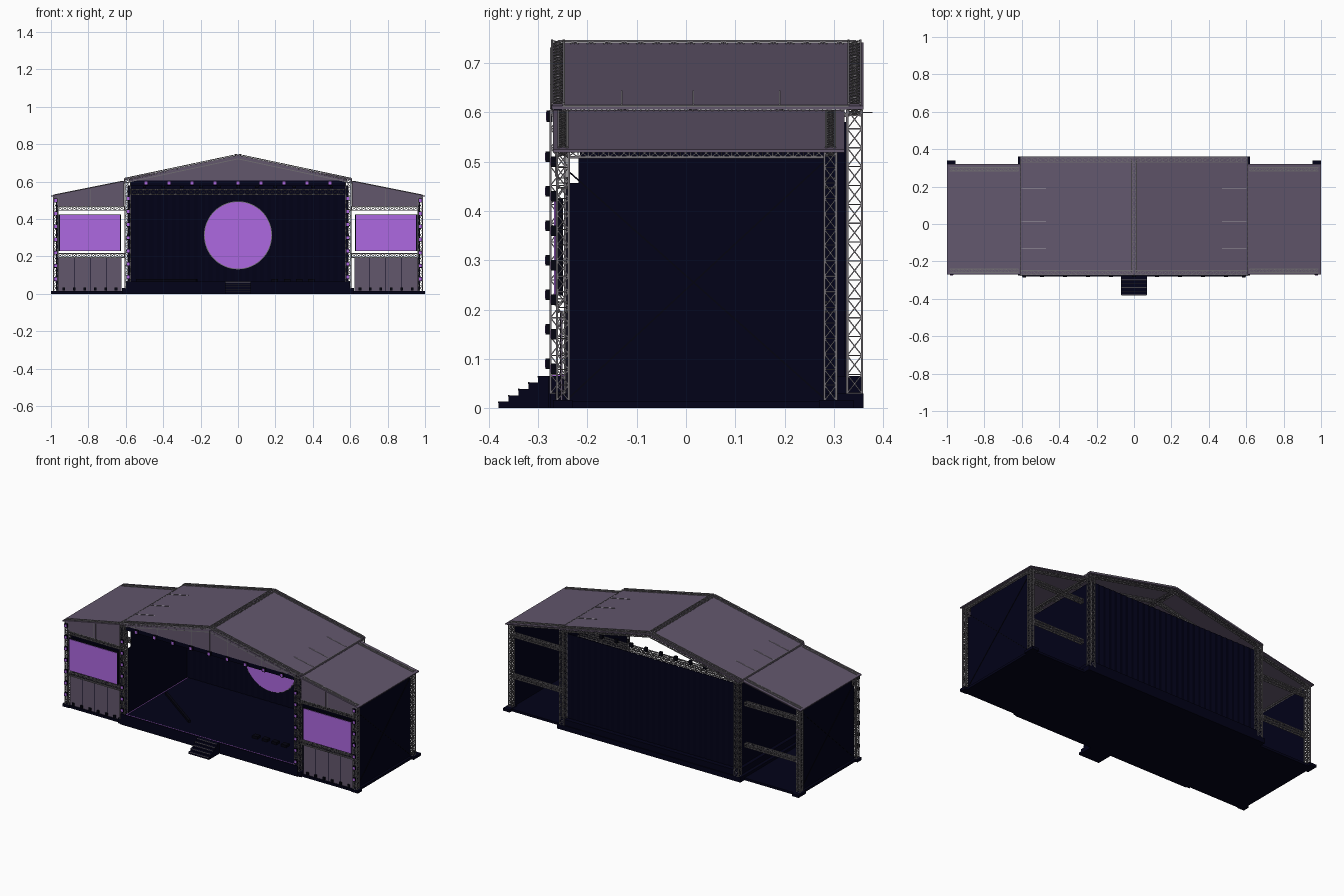
import bpy, bmesh, math
from mathutils import Vector

cube = bpy.data.objects.get("Cube")
if cube:
    bpy.data.objects.remove(cube, do_unlink=True)


def material(name, rgb):
    m = bpy.data.materials.new(name)
    m.use_nodes = True
    m.diffuse_color = (*rgb, 1)
    m.node_tree.nodes["Principled BSDF"].inputs["Base Color"].default_value = (*rgb, 1)
    return m


NAVY = material("navy cloth", (0.0005, 0.0005, 0.009))
BLACK = material("black casing", (0.001, 0.001, 0.005))
CANVAS = material("mauve canvas", (0.123, 0.095, 0.152))
STEEL = material("grey steel", (0.165, 0.155, 0.17))
PALE = material("pale steel", (0.38, 0.36, 0.4))
PURPLE = material("purple light", (0.42, 0.14, 0.75))


def finish(name, bm, mat):
    bmesh.ops.recalc_face_normals(bm, faces=bm.faces)
    mesh = bpy.data.meshes.new(name)
    bm.to_mesh(mesh)
    bm.free()
    mesh.materials.append(mat)
    obj = bpy.data.objects.new(name, mesh)
    bpy.context.collection.objects.link(obj)
    return obj


def add_box(bm, lo, hi):
    made = bmesh.ops.create_cube(bm, size=1)["verts"]
    for v in made:
        v.co = Vector([l + (c + 0.5) * (h - l) for c, l, h in zip(v.co, lo, hi)])


def box(name, lo, hi, mat):
    bm = bmesh.new()
    add_box(bm, lo, hi)
    return finish(name, bm, mat)


def add_bar(bm, p, q, r):
    d = q - p
    made = bmesh.ops.create_cube(bm, size=1)["verts"]
    turn = d.to_track_quat("Z", "Y")
    for v in made:
        v.co = (p + q) / 2 + turn @ Vector((v.co.x * 2 * r, v.co.y * 2 * r, v.co.z * d.length))


def bars(name, pairs, r, mat=STEEL):
    bm = bmesh.new()
    for p, q in pairs:
        add_bar(bm, Vector(p), Vector(q), r)
    return finish(name, bm, mat)


def truss(name, a, b, width=0.026, r=0.0017):
    """Square lattice beam: four chords with crossed bracing on every side."""
    a, b = Vector(a), Vector(b)
    d = (b - a).normalized()
    up = Vector((0, 1, 0)) if abs(d.y) < 0.9 else Vector((0, 0, 1))
    u, w = up * width / 2, d.cross(up).normalized() * width / 2
    corners = [u + w, u - w, -u - w, -u + w]
    bays = max(2, round((b - a).length / (width * 1.3)))
    bm = bmesh.new()
    for i, c in enumerate(corners):
        n = corners[(i + 1) % 4]
        add_bar(bm, a + c, b + c, r * 1.3)
        for k in range(bays):
            s, e = a.lerp(b, k / bays), a.lerp(b, (k + 1) / bays)
            add_bar(bm, s + c, e + n, r * 0.7)
            add_bar(bm, s + n, e + c, r * 0.7)
            add_bar(bm, s + c, s + n, r * 0.7)
    return finish(name, bm, STEEL)


def prism(name, outline, y0, y1, mat):
    """Outline in x and z, extruded from y0 to y1."""
    bm = bmesh.new()
    face = bm.faces.new([bm.verts.new((x, y0, z)) for x, z in outline])
    out = bmesh.ops.extrude_face_region(bm, geom=[face])["geom"]
    bmesh.ops.translate(bm, vec=(0, y1 - y0, 0),
                        verts=[g for g in out if isinstance(g, bmesh.types.BMVert)])
    return finish(name, bm, mat)


def curtain(name, x0, x1, y, z0, z1, mat, folds, depth):
    """Pleated cloth, a thin zigzag wall."""
    bm = bmesh.new()
    rows = []
    for i in range(folds * 2 + 1):
        x = x0 + (x1 - x0) * i / (folds * 2)
        rows.append([bm.verts.new((x, y + depth * (i % 2), z)) for z in (z0, z1)])
    for p, q in zip(rows, rows[1:]):
        bm.faces.new((p[0], q[0], q[1], p[1]))
    obj = finish(name, bm, mat)
    solid = obj.modifiers.new("thickness", "SOLIDIFY")
    solid.thickness = 0.003
    return obj


def lamps(name, places, size=0.009):
    """Dark casings with a purple lens plate on the front."""
    body, lens = bmesh.new(), bmesh.new()
    for x, y, z in places:
        add_box(body, (x - size, y - 0.006, z - size * 1.2), (x + size, y + 0.006, z + size * 1.2))
        s = size * 0.85
        add_box(lens, (x - s, y - 0.0068, z - s), (x + s, y - 0.006, z + s))
    finish(name + "_casings", body, BLACK)
    finish(name + "_lenses", lens, PURPLE)


# Stage deck, lower ledge and front steps
box("stage_deck", (-0.6, -0.28, 0), (0.6, 0.355, 0.065), NAVY)
box("deck_ledge", (-0.62, -0.275, 0), (0.62, 0.36, 0.03), NAVY)
for i in range(5):
    y, z = -0.38 + i * 0.02, 0.013 * (i + 1)
    box("front_step", (-0.07, y, 0), (0.07, -0.275, z), NAVY)
    box("step_nosing", (-0.066, y - 0.001, z - 0.003), (0.066, y + 0.002, z + 0.0005), STEEL)

# Light strip along the front edge of the deck
box("front_light_strip", (-0.568, -0.274, 0.065), (0.568, -0.27, 0.067), PURPLE)

# Back cloth, round screen and its rim
curtain("back_cloth", -0.59, 0.59, 0.325, 0.06, 0.58, NAVY, 30, 0.004)
for name, radius, y, mat in (("round_screen_rim", 0.182, 0.318, STEEL),
                             ("round_screen", 0.178, 0.314, PURPLE)):
    ring = [(radius * math.cos(t * math.tau / 64), 0.313 + radius * math.sin(t * math.tau / 64))
            for t in range(64)]
    prism(name, ring, y, 0.321, mat)

# Main roof and front gable cloth
EAVE, RIDGE = 0.613, 0.742
prism("main_roof", [(-0.61, EAVE), (0, RIDGE), (0.61, EAVE), (0.61, EAVE - 0.007),
                    (0, RIDGE - 0.007), (-0.61, EAVE - 0.007)], -0.272, 0.36, CANVAS)
prism("front_gable_cloth", [(-0.6, 0.606), (0.6, 0.606), (0, RIDGE - 0.005)],
      -0.274, -0.27, CANVAS)
truss("ridge_truss", (0, -0.26, RIDGE - 0.01), (0, 0.345, RIDGE - 0.01))
bars("gable_seams", [((x, -0.2745, 0.607), (x, -0.2745, RIDGE - 0.01 - abs(x) * 0.212))
                     for x in (-0.35, -0.12, 0, 0.12, 0.35)], 0.001)

# Dark header and cross beams with their hanging lamps
box("front_header", (-0.575, -0.268, 0.578), (0.575, -0.25, 0.606), NAVY)
truss("lamp_beam", (-0.57, 0.22, 0.545), (0.57, 0.22, 0.545))
lamps("front_header", [(i * 0.123, -0.277, 0.592) for i in range(-4, 5)], 0.01)
for i in range(-5, 6):
    box("hanging_lamp", (i * 0.1 - 0.009, 0.235, 0.565), (i * 0.1 + 0.009, 0.25, 0.59), BLACK)

# Stage monitors near the front edge, loose bar and rear stays
for i in range(4):
    x = 0.18 + i * 0.065
    box("stage_monitor", (x, -0.12, 0.064), (x + 0.035, -0.09, 0.08), BLACK)
bars("floor_bar", [((-0.54, 0.076, 0.072), (-0.22, -0.154, 0.072))], 0.007, BLACK)
bars("rear_stays", [((x, 0.33, 0.6), (x, 0.378, 0.6)) for x in (-0.46, 0.16)], 0.0008)

# Everything that repeats on both sides
for side, s in (("left", 1), ("right", -1)):

    def span(name, xa, xb, ya, yb, za, zb, mat):
        x0, x1 = sorted((s * xa, s * xb))
        return box(f"{side}_{name}", (x0, ya, za), (x1, yb, zb), mat)

    def beam(name, a, b, width=0.022):
        return truss(f"{side}_{name}", (s * a[0], *a[1:]), (s * b[0], *b[1:]), width)

    # Main columns, rafters, purlins and eave beam
    for end, y in (("front", -0.26), ("back", 0.342)):
        beam(end + "_main_column", (0.59, y, 0.03), (0.59, y, 0.605), 0.03)
        beam(end + "_rafter", (0.605, y, EAVE - 0.007), (0, y, RIDGE - 0.008), 0.024)
    for y in (-0.13, 0.015, 0.19):
        beam("purlin", (0.58, y, EAVE - 0.01), (0.01, y, RIDGE - 0.016), 0.014)
        bars(f"{side}_roof_tie", [((s * 0.6, y, EAVE + 0.003), (s * 0.47, y, EAVE + 0.03))],
             0.0014, PALE)
    beam("eave_beam", (0.598, -0.25, 0.603), (0.598, 0.33, 0.603), 0.02)
    span("inner_wall", 0.572, 0.577, -0.215, 0.325, 0.06, 0.58, NAVY)
    span("inner_wall_front", 0.572, 0.577, -0.247, -0.215, 0.06, 0.457, NAVY)
    span("side_light_strip", 0.562, 0.566, -0.27, 0.32, 0.065, 0.067, PURPLE)

    # Wing floor, feet, roof and columns
    span("wing_floor", 0.6, 0.985, -0.265, 0.32, 0, 0.014, NAVY)
    for y in (-0.27, 0.27):
        span("wing_foot", 0.955, 1, y, y + (0.04 if y < 0 else 0.07), 0, 0.016, NAVY)
    prism(f"{side}_wing_roof", [(s * 0.6, 0.605), (s * 1, 0.525), (s * 1, 0.519), (s * 0.6, 0.599)],
          -0.27, 0.322, CANVAS)
    for end, y in (("front", -0.25), ("back", 0.293)):
        beam(end + "_wing_column", (0.975, y, 0.015), (0.975, y, 0.52), 0.024)
        beam(end + "_wing_rafter", (0.615, y, 0.594), (0.985, y, 0.52), 0.018)
        for z in (0.457, 0.205):
            beam(end + "_wing_beam", (0.608, y, z), (0.963, y, z), 0.02)
    beam("wing_eave_beam", (0.975, -0.24, 0.517), (0.975, 0.28, 0.517), 0.016)

    # Wing side wall with crossed stays
    span("side_wall_lower", 0.966, 0.971, -0.238, 0.28, 0.014, 0.457, NAVY)
    span("side_wall_upper", 0.966, 0.971, -0.218, 0.28, 0.457, 0.508, NAVY)
    bars(f"{side}_wall_stays", [((s * 0.972, -0.238, 0.02), (s * 0.972, 0.28, 0.5)),
                                ((s * 0.972, -0.238, 0.48), (s * 0.972, 0.28, 0.02))], 0.0015, BLACK)

    # Wing front: upper cloth, screen and lower curtain
    prism(f"{side}_upper_cloth", [(s * 0.61, 0.47), (s * 0.61, 0.6), (s * 0.985, 0.523),
                                  (s * 0.965, 0.47)], -0.264, -0.261, CANVAS)
    bars(f"{side}_cloth_seams", [((s * x, -0.2645, 0.47), (s * x, -0.2645, 0.722 - x * 0.205))
                                 for x in (0.778, 0.79)], 0.0012)
    span("screen_case", 0.625, 0.96, -0.265, -0.25, 0.228, 0.424, BLACK)
    span("screen", 0.632, 0.952, -0.268, -0.265, 0.23, 0.422, PURPLE)
    span("lower_curtain", 0.622, 0.96, -0.255, -0.251, 0.014, 0.197, CANVAS)
    bars(f"{side}_curtain_seams", [((s * x, -0.255, 0.014), (s * x, -0.255, 0.197))
                                   for x in (0.705, 0.79, 0.875)], 0.0008, NAVY)
    span("curtain_lining", 0.622, 0.96, -0.245, -0.243, 0.014, 0.197, NAVY)

    # Lamps up the columns and along the wing floor
    lamps(f"{side}_main_column", [(s * 0.587, -0.279, 0.09 + 0.07 * i) for i in range(7)])
    lamps(f"{side}_wing_column", [(s * 0.975, -0.268, 0.08 + 0.07 * i) for i in range(7)])
    for i in range(6):
        x = 0.645 + i * 0.056
        span("floor_lamp", x, x + 0.014, -0.265, -0.257, 0.018, 0.034, BLACK)
